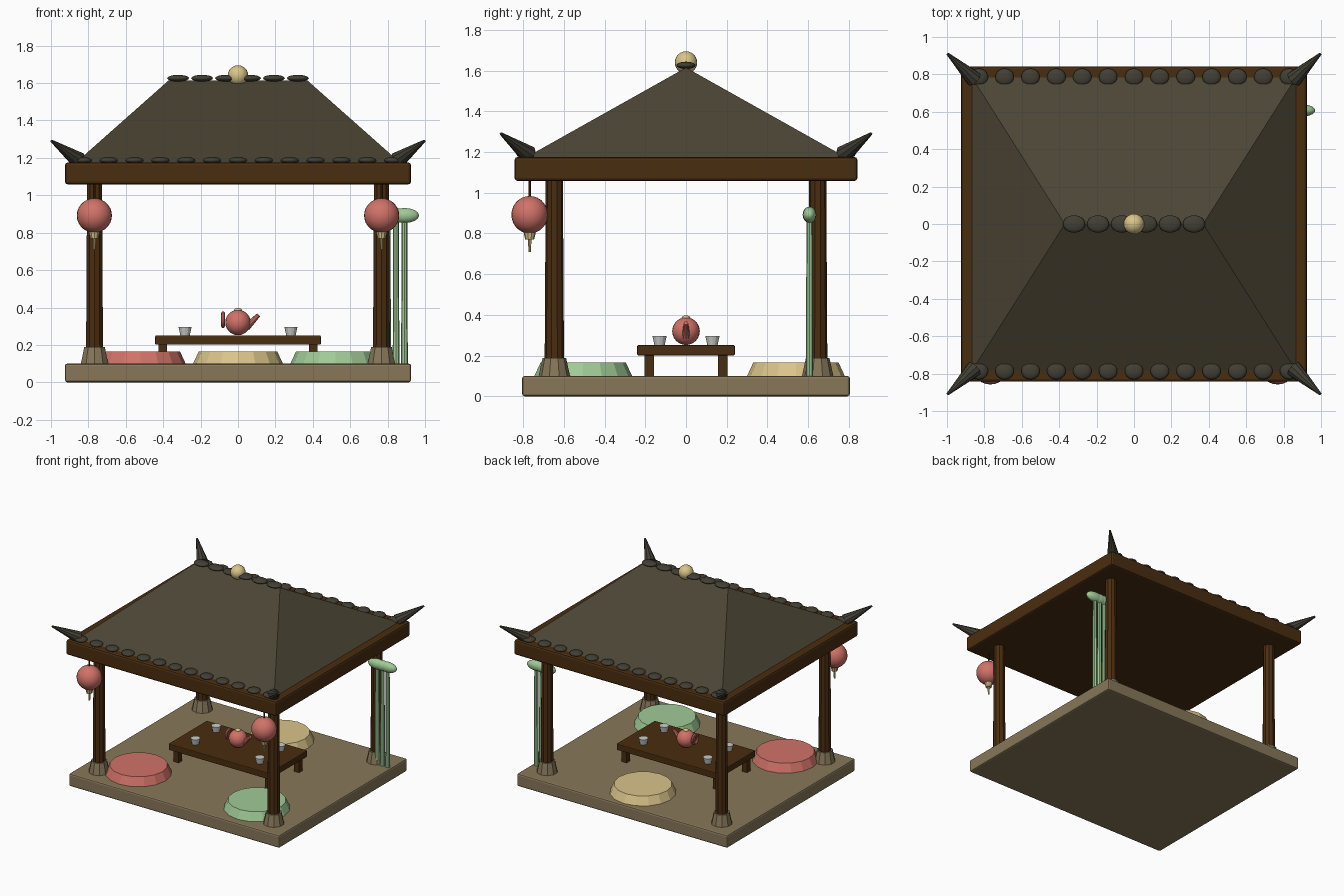
import bpy, math
from mathutils import Vector

if "Cube" in bpy.data.objects:
    bpy.data.objects.remove(bpy.data.objects["Cube"])


def srgb(name, r, g, b):
    m = bpy.data.materials.new(name)
    lin = [((c / 255 + 0.055) / 1.055) ** 2.4 for c in (r, g, b)]
    m.diffuse_color = (*lin, 1)
    m.use_nodes = True
    m.node_tree.nodes["Principled BSDF"].inputs["Base Color"].default_value = m.diffuse_color
    return m


RED = srgb("rose red", 208, 114, 104)
GOLD = srgb("pale gold", 218, 196, 138)
GREEN = srgb("soft green", 160, 202, 150)
ROOF = srgb("roof slate", 75, 69, 52)
TILE = srgb("tile grey", 66, 63, 52)
WOOD = srgb("dark wood", 74, 45, 16)
STONE = srgb("tan stone", 135, 119, 89)
WHITE = srgb("porcelain", 205, 205, 203)


def finish(name, mat, smooth=False):
    o = bpy.context.object
    o.name = name
    o.data.materials.append(mat)
    if smooth:
        bpy.ops.object.shade_smooth_by_angle(angle=math.radians(40))
    return o


def box(name, mat, loc, size, bevel=0.0):
    bpy.ops.mesh.primitive_cube_add(size=1, location=loc)
    o = finish(name, mat)
    o.scale = size
    bpy.ops.object.transform_apply(location=False, rotation=False, scale=True)
    if bevel:
        b = o.modifiers.new("bevel", 'BEVEL')
        b.width, b.segments = bevel, 2
    return o


def cone(name, mat, a, b, r1, r2, sides, smooth=False):
    """Tapered cylinder from point a to point b."""
    a, b = Vector(a), Vector(b)
    d = b - a
    bpy.ops.mesh.primitive_cone_add(vertices=sides, radius1=r1, radius2=r2, depth=d.length,
                                    location=(a + b) / 2,
                                    rotation=d.to_track_quat('Z', 'Y').to_euler())
    return finish(name, mat, smooth)


def ball(name, mat, loc, radii, seg=20, rings=12):
    bpy.ops.mesh.primitive_uv_sphere_add(segments=seg, ring_count=rings, radius=1, location=loc)
    o = finish(name, mat, True)
    o.scale = radii
    bpy.ops.object.transform_apply(location=False, rotation=False, scale=True)
    return o


CORNERS = [(sx, sy) for sx in (-1, 1) for sy in (-1, 1)]

# floor slab and eave frame
box("floor_slab", STONE, (0, 0, 0.05), (1.85, 1.61, 0.1), 0.012)
box("eave_frame", WOOD, (0, 0, 1.117), (1.85, 1.685, 0.118), 0.015)

# hipped roof
ex, ey, rx, z0, z1 = 0.87, 0.79, 0.37, 1.172, 1.615
me = bpy.data.meshes.new("hip_roof")
me.from_pydata([(-ex, -ey, z0), (ex, -ey, z0), (ex, ey, z0), (-ex, ey, z0), (-rx, 0, z1), (rx, 0, z1)], [],
               [(0, 1, 5, 4), (1, 2, 5), (2, 3, 4, 5), (3, 0, 4), (3, 2, 1, 0)])
me.materials.append(ROOF)
bpy.context.collection.objects.link(bpy.data.objects.new("hip_roof", me))

# ridge tiles, eave tiles and finial
for i in range(6):
    ball("ridge_tile", TILE, (-0.32 + i * 0.128, 0, 1.626), (0.06, 0.047, 0.018), 14, 8)
for i in range(13):
    for s in (-1, 1):
        ball("eave_tile", TILE, (-0.83 + i * 0.1383, s * 0.786, 1.187), (0.05, 0.046, 0.018), 14, 8)
ball("finial", GOLD, (0, 0, 1.64), (0.055, 0.055, 0.055))

# corner horns, posts and plinths
for sx, sy in CORNERS:
    cone("corner_horn", TILE, (sx * 0.855, sy * 0.775, 1.19), (sx * 0.997, sy * 0.91, 1.291),
         0.045, 0.007, 10)
    cone("post", WOOD, (sx * 0.767, sy * 0.647, 0.1), (sx * 0.767, sy * 0.647, 1.08), 0.048, 0.042, 10)
    cone("post_plinth", STONE, (sx * 0.767, sy * 0.647, 0.095), (sx * 0.767, sy * 0.647, 0.188),
         0.078, 0.058, 10)

# hanging lanterns
for s in (-1, 1):
    x, y = s * 0.768, -0.768
    cone("lantern_cord", WOOD, (x, y, 0.95), (x, y, 1.07), 0.006, 0.006, 8)
    ball("lantern", RED, (x, y, 0.892), (0.094, 0.09, 0.092), 24, 14)
    cone("lantern_cap", GOLD, (x, y, 0.77), (x, y, 0.805), 0.022, 0.03, 10)
    cone("lantern_tassel", GOLD, (x, y, 0.71), (x, y, 0.78), 0.006, 0.009, 8)

# low table
box("table_top", WOOD, (0, 0, 0.226), (0.885, 0.48, 0.05), 0.005)
for sx, sy in CORNERS:
    box("table_leg", WOOD, (sx * 0.403, sy * 0.18, 0.15), (0.046, 0.046, 0.11))
    x, y = sx * 0.283, sy * 0.13
    cone("cup", WHITE, (x, y, 0.25), (x, y, 0.297), 0.025, 0.035, 12)

# teapot
ball("teapot_body", RED, (0, 0, 0.32), (0.068, 0.068, 0.068))
ball("teapot_lid_knob", GOLD, (0, 0, 0.386), (0.021, 0.021, 0.011), 12, 8)
cone("teapot_spout", RED, (0.045, 0, 0.295), (0.11, 0, 0.36), 0.021, 0.011, 10)
bpy.ops.mesh.primitive_torus_add(major_radius=0.035, minor_radius=0.01, major_segments=16, minor_segments=8,
                                 location=(-0.08, 0, 0.335), rotation=(0, math.pi / 2, 0))
finish("teapot_handle", RED, True)

# floor cushions
for name, mat, x, y in (("red", RED, -0.52, -0.505), ("green", GREEN, 0.52, -0.505), ("gold", GOLD, 0, 0.54)):
    cone(name + "_cushion", mat, (x, y, 0.1), (x, y, 0.165), 0.24, 0.21, 16)

# bamboo clump beside the back right post
for x in (0.80, 0.845, 0.89):
    cone("bamboo_stalk", GREEN, (x, 0.607, 0.1), (x, 0.607, 0.89), 0.018, 0.015, 8)
    ball("bamboo_leaf", GREEN, (x, 0.607, 0.892), (0.08, 0.034, 0.04), 14, 8)
